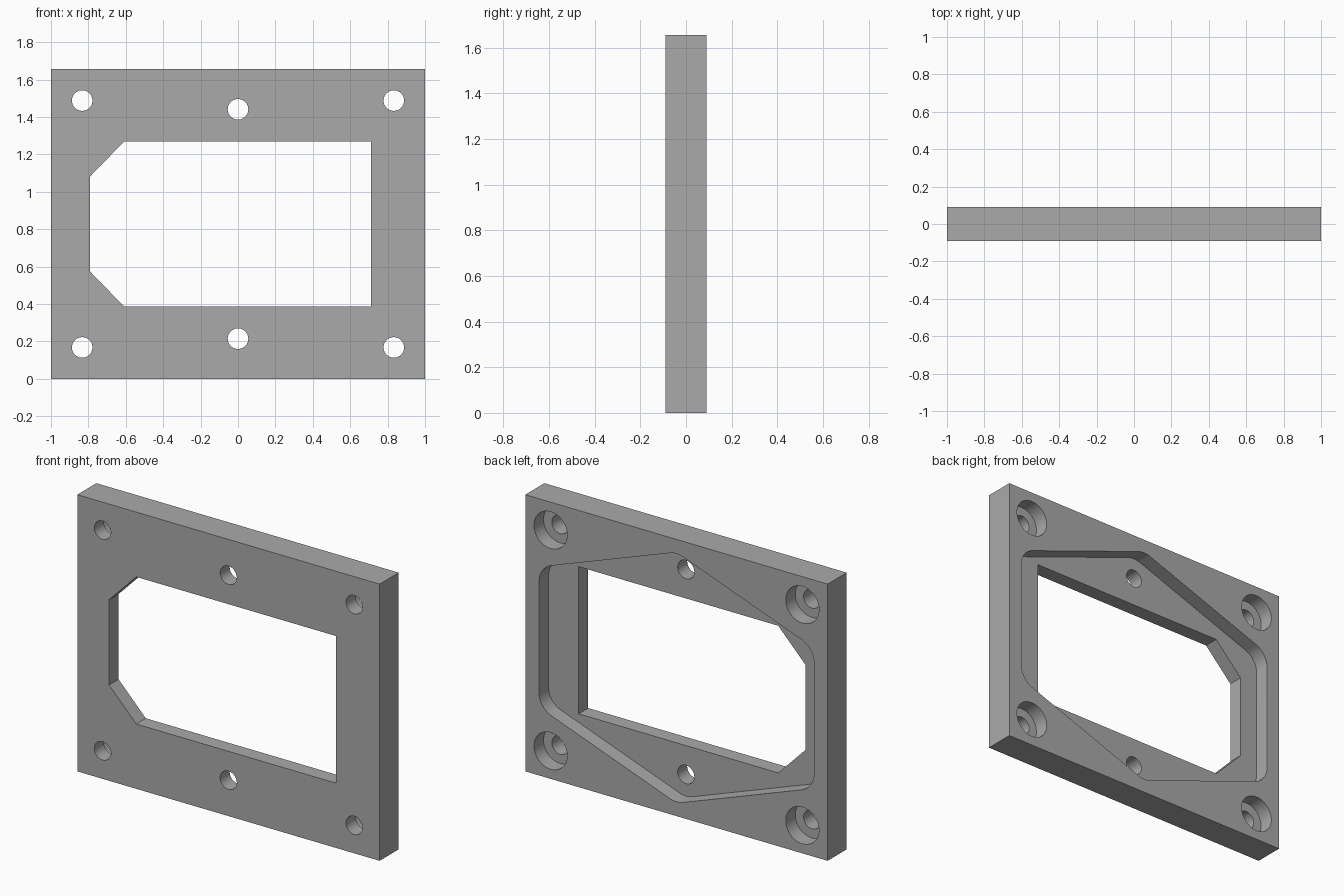
import bpy, bmesh, math
from mathutils import Vector

cube = bpy.data.objects.get("Cube")
if cube:
    bpy.data.objects.remove(cube, do_unlink=True)

HEIGHT, HALF_T = 1.655, 0.09
MID = HEIGHT / 2

grey = bpy.data.materials.new("plain grey")
grey.use_nodes = True
colour = (0.40, 0.40, 0.40, 1)
grey.diffuse_color = colour
grey.node_tree.nodes["Principled BSDF"].inputs["Base Color"].default_value = colour


def prism(name, outline, y0, y1):
    """Extrude an x/z outline, measured from the plate centre, from y0 to y1."""
    bm = bmesh.new()
    face = bm.faces.new([bm.verts.new((x, y0, MID + z)) for x, z in outline])
    out = bmesh.ops.extrude_face_region(bm, geom=[face])
    moved = [v for v in out["geom"] if isinstance(v, bmesh.types.BMVert)]
    bmesh.ops.translate(bm, verts=moved, vec=(0, y1 - y0, 0))
    bmesh.ops.recalc_face_normals(bm, faces=bm.faces)
    mesh = bpy.data.meshes.new(name)
    bm.to_mesh(mesh)
    bm.free()
    mesh.materials.append(grey)
    obj = bpy.data.objects.new(name, mesh)
    bpy.context.collection.objects.link(obj)
    return obj


def circle(cx, cz, r, n=48):
    return [(cx + r * math.cos(math.tau * i / n), cz + r * math.sin(math.tau * i / n))
            for i in range(n)]


def rounded(points, radius, steps=10):
    """Fillet every corner of a convex outline."""
    pts = [Vector(p) for p in points]
    result = []
    for i, p in enumerate(pts):
        a = (pts[i - 1] - p).normalized()
        b = (pts[(i + 1) % len(pts)] - p).normalized()
        half = a.angle(b) / 2
        centre = p + (a + b).normalized() * radius / math.sin(half)
        start = p + a * radius / math.tan(half) - centre
        end = p + b * radius / math.tan(half) - centre
        sweep = math.pi - 2 * half
        for k in range(steps + 1):
            t = k / steps
            d = (start * math.sin((1 - t) * sweep) + end * math.sin(t * sweep)) / math.sin(sweep)
            result.append(tuple(centre + d))
    return result


# Plate
plate = prism("mounting_plate", [(-1, -MID), (1, -MID), (1, MID), (-1, MID)], -HALF_T, HALF_T)

# Window with two clipped corners
through = (-0.2, 0.2)
window = [(0.71, -0.44), (0.71, 0.44), (-0.61, 0.44),
          (-0.79, 0.255), (-0.79, -0.255), (-0.61, -0.44)]
cutters = [prism("window_cutter", window, *through)]

# Six-sided rounded recess in the back
recess = [(0.91, -0.419), (0.91, 0.419), (0, 0.75),
          (-0.91, 0.419), (-0.91, -0.419), (0, -0.75)]
cutters.append(prism("recess_cutter", rounded(recess, 0.125), 0, 0.2))

# Screw holes, counterbored from the back at the corners
for side in (-1, 1):
    cutters.append(prism("middle_hole_cutter", circle(0, side * 0.613, 0.055), *through))
    for x in (-0.833, 0.833):
        cutters.append(prism("corner_hole_cutter", circle(x, side * 0.66, 0.055), *through))
        cutters.append(prism("counterbore_cutter", circle(x, side * 0.66, 0.11), 0, 0.2))

# Cut the plate, then discard the cutters
bpy.ops.object.select_all(action="DESELECT")
bpy.context.view_layer.objects.active = plate
plate.select_set(True)
for cutter in cutters:
    cutter.hide_render = True
    mod = plate.modifiers.new(cutter.name, "BOOLEAN")
    mod.operation, mod.solver, mod.object = "DIFFERENCE", "EXACT", cutter
    bpy.ops.object.modifier_apply(modifier=mod.name)
    bpy.data.objects.remove(cutter, do_unlink=True)

bpy.ops.object.shade_smooth_by_angle(angle=math.radians(30))
